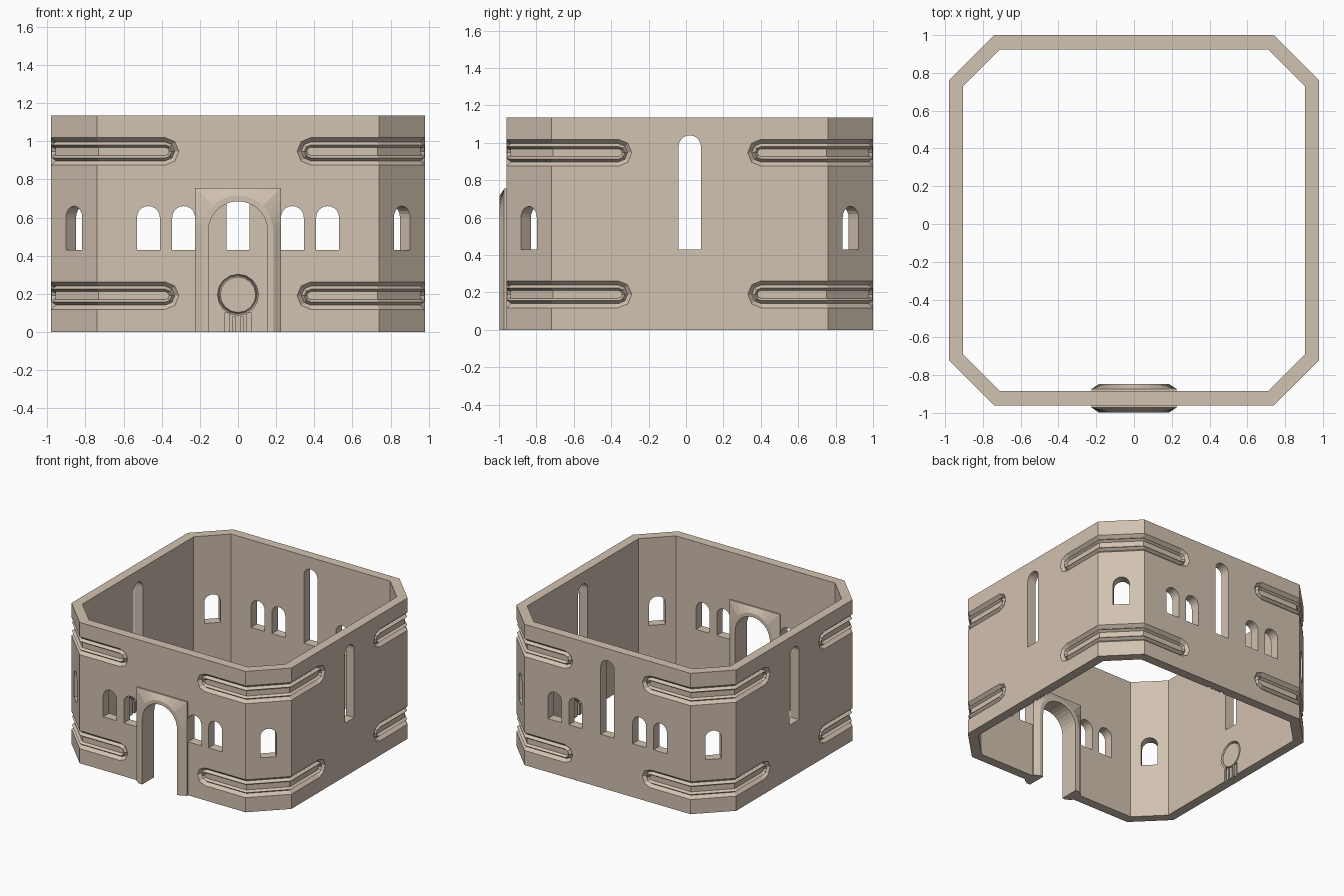
import bpy, bmesh, math
from mathutils import Matrix

if "Cube" in bpy.data.objects:
    bpy.data.objects.remove(bpy.data.objects["Cube"])

CY = 0.02            # centre of the room in y
H, W, T = 1.135, 0.98, 0.075   # height, half width, wall thickness
K = 1.72             # chamfer line: x + y = K

mat = bpy.data.materials.new("beige stone")
mat.diffuse_color = (0.64, 0.54, 0.44, 1)
mat.use_nodes = True
mat.node_tree.nodes["Principled BSDF"].inputs["Base Color"].default_value = mat.diffuse_color


def solid(bm, loops, caps):
    """Closed skin through equal loops, with cap faces on both ends."""
    rows = [[bm.verts.new(p) for p in l] for l in loops]
    n = len(rows[0])
    for a, b in zip(rows, rows[1:]):
        for i in range(n):
            j = (i + 1) % n
            bm.faces.new((a[i], a[j], b[j], b[i]))
    for row in (rows[0], rows[-1]):
        for c in caps:
            bm.faces.new([row[i] for i in c])
    return [v for r in rows for v in r]


def turn(bm, verts, deg):
    m = Matrix.Translation((0, CY, 0)) @ Matrix.Rotation(math.radians(deg), 4, 'Z')
    bmesh.ops.transform(bm, matrix=m, verts=verts)


def make(name, bm):
    bmesh.ops.recalc_face_normals(bm, faces=bm.faces[:])
    me = bpy.data.meshes.new(name)
    bm.to_mesh(me)
    bm.free()
    ob = bpy.data.objects.new(name, me)
    me.materials.append(mat)
    bpy.context.collection.objects.link(ob)
    return ob


def octagon(d, z):
    a = W - d
    b = K - d * math.sqrt(2) - a
    return [(x, y + CY, z) for x, y in ((b, -a), (a, -b), (a, b), (b, a),
                                        (-b, a), (-a, b), (-a, -b), (-b, -a))]


# walls: octagonal ring
bm = bmesh.new()
solid(bm, [octagon(0, 0), octagon(0, H), octagon(T, H), octagon(T, 0), octagon(0, 0)], [])
bmesh.ops.remove_doubles(bm, verts=bm.verts[:], dist=1e-5)
walls = make("walls", bm)

cut = bmesh.new()


def arch(x, r, z0, z1, deg, ya=-1.05, yb=-0.8, seg=10):
    """Round-headed opening cutter."""
    out = [(x + r, z0)]
    out += [(x + r * math.cos(math.pi * i / seg), z1 - r + r * math.sin(math.pi * i / seg))
            for i in range(seg + 1)]
    out += [(x - r, z0)]
    turn(cut, solid(cut, [[(p, y, q) for p, q in out] for y in (ya, yb)],
                    [range(len(out))]), deg)


# windows and doorway
for deg in (0, 180):
    for x in (-0.47, -0.285, 0.285, 0.47):
        arch(x, 0.06, 0.43, 0.66, deg)
for deg in (90, 180, 270):
    arch(0, 0.06, 0.43, 1.04, deg)
arch(0, 0.175, -0.1, 0.705, 0)
R = K / math.sqrt(2)
for deg in (45, 135, 225, 315):
    arch(0, 0.06, 0.43, 0.66, deg, -R - 0.06, -R + 0.14)


def band_loop(r, d, zc):
    """Rounded slot outline wrapped around one corner, at depth d."""
    a = W - d
    b = K - d * math.sqrt(2) - a
    arc = [(0.382 - r * math.sin(math.pi * i / 4), zc + r * math.cos(math.pi * i / 4))
           for i in range(5)]
    return ([(x, -a, z) for x, z in arc] + [(b, -a, zc - r), (a, -b, zc - r)]
            + [(a, -x, z) for x, z in reversed(arc)] + [(a, -b, zc + r), (b, -a, zc + r)])


# carved corner bands
profile = ((0.072, -0.01), (0.072, 0), (0.05, 0.025), (0.034, 0.003), (0.021, 0.022))
band_caps = ((0, 1, 2, 3, 4, 5, 13), (5, 6, 12, 13), (6, 7, 8, 9, 10, 11, 12))
for deg in (0, 90, 180, 270):
    for zc in (0.19, 0.947):
        turn(cut, solid(cut, [band_loop(r, d, zc) for r, d in profile], band_caps), deg)

# carved discs with fluted stems on the inside of three walls
INNER = W - T
for deg in (90, 180, 270):
    loops = [[(r * math.sin(math.pi * i / 8), -INNER - d, 0.195 + r * math.cos(math.pi * i / 8))
              for i in range(16)]
             for r, d in ((0.108, -0.01), (0.108, 0), (0.1, 0.02), (0.093, 0.003))]
    turn(cut, solid(cut, loops, [range(16)]), deg)
    for x, w, top in ((-0.058, 0.012, 0.098), (-0.02, 0.007, 0.082),
                      (0.02, 0.007, 0.082), (0.058, 0.012, 0.098)):
        loops = [[(x + sx * w, y, z) for sx, y in ((-1, -INNER + 0.01), (1, -INNER + 0.01),
                                                   (1, -INNER - 0.015), (-1, -INNER - 0.015))]
                 for z in (-0.05, top)]
        turn(cut, solid(cut, loops, [range(4)]), deg)

cutter = make("cutter", cut)
cutter.hide_render = True
mod = walls.modifiers.new("openings", 'BOOLEAN')
mod.operation = 'DIFFERENCE'
mod.solver = 'EXACT'
mod.object = cutter
bpy.context.view_layer.objects.active = walls
walls.select_set(True)
bpy.ops.object.modifier_apply(modifier=mod.name)
bpy.data.objects.remove(cutter)

# door frame: arched moulding spreading to a square plate
Z0, HALF = 0.53, 0.225
section = ((0.155, -0.998), (0.185, -0.998), (0, -0.972), (0, -0.873), (0.185, -0.847), (0.155, -0.847))


def station(a, foot=False):
    c, s = math.cos(a), math.sin(a)
    pts = []
    for r, y in section:
        m = r or HALF / max(abs(c), abs(s))
        pts.append((m * c, y, 0 if foot else Z0 + m * s))
    return pts


bm = bmesh.new()
N = 16
stations = [station(0, True)] + [station(math.pi * i / N) for i in range(N + 1)] + [station(math.pi, True)]
solid(bm, stations, [range(6)])
make("door_frame", bm)
